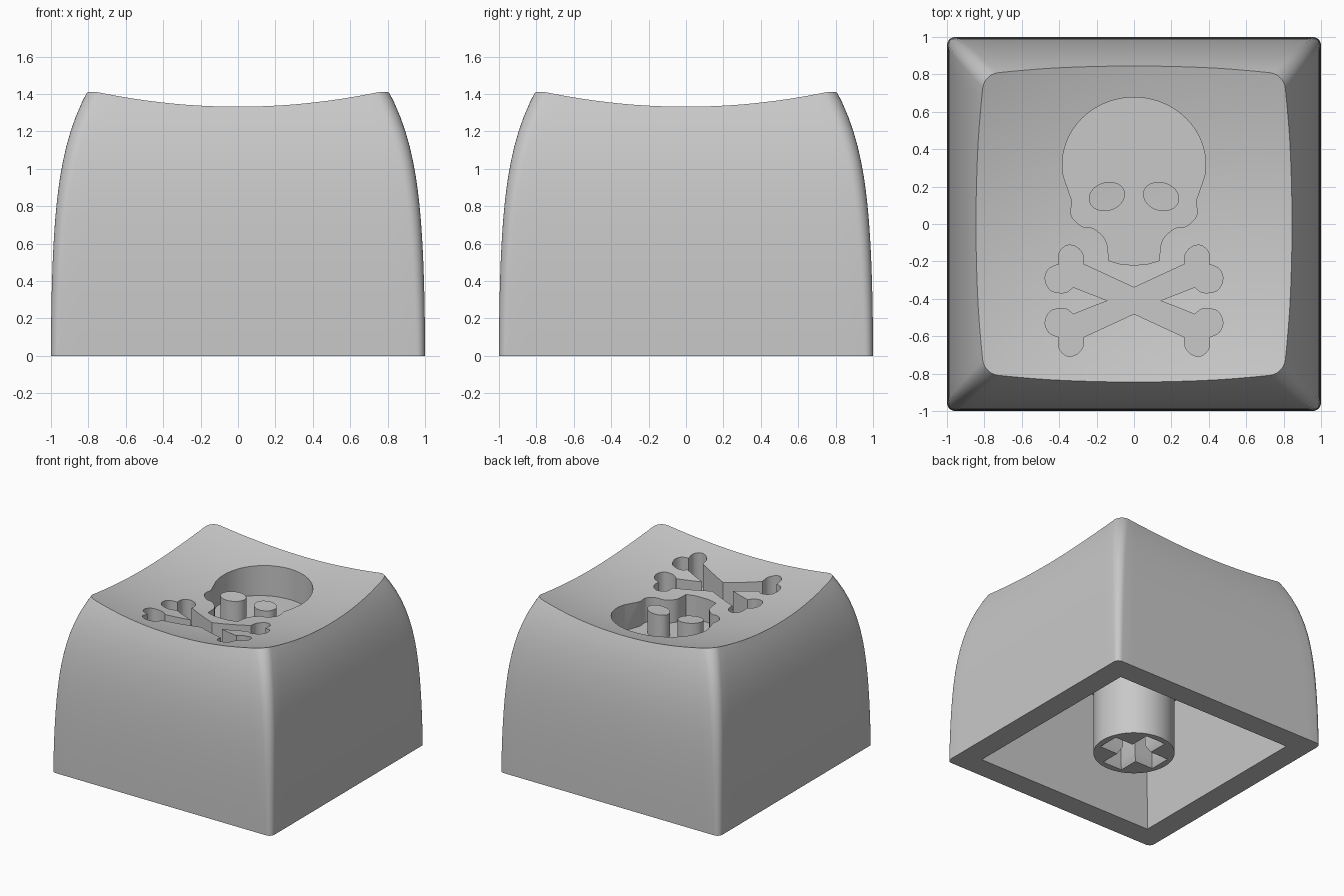
import bpy, bmesh, math
from mathutils import Vector, Matrix

if "Cube" in bpy.data.objects:
    bpy.data.objects.remove(bpy.data.objects["Cube"], do_unlink=True)

grey = bpy.data.materials.new("matte_grey")
grey.use_nodes = True
colour = (0.58, 0.58, 0.58, 1)
grey.diffuse_color = colour
grey.node_tree.nodes["Principled BSDF"].inputs["Base Color"].default_value = colour


def finish(bm, name):
    bmesh.ops.recalc_face_normals(bm, faces=bm.faces)
    mesh = bpy.data.meshes.new(name)
    bm.to_mesh(mesh)
    bm.free()
    mesh.materials.append(grey)
    obj = bpy.data.objects.new(name, mesh)
    bpy.context.collection.objects.link(obj)
    return obj


def loft(rings, name):
    """Closed solid through a stack of matching rings."""
    bm = bmesh.new()
    rows = [[bm.verts.new(p) for p in ring] for ring in rings]
    for low, high in zip(rows, rows[1:]):
        for i in range(len(low)):
            j = (i + 1) % len(low)
            bm.faces.new((low[i], low[j], high[j], high[i]))
    bm.faces.new(rows[0])
    bm.faces.new(rows[-1])
    return finish(bm, name)


def prism(outline, z0, z1, name):
    return loft([[(x, y, z) for x, y in outline] for z in (z0, z1)], name)


def rectangle(hx, hy, z):
    return [(-hx, -hy, z), (hx, -hy, z), (hx, hy, z), (-hx, hy, z)]


def ellipse(cx, cy, rx, ry, tilt=0, n=48):
    turn = Matrix.Rotation(tilt, 2)
    pts = [turn @ Vector((rx * math.cos(a), ry * math.sin(a)))
           for a in (math.tau * i / n for i in range(n))]
    return [(cx + p.x, cy + p.y) for p in pts]


def smooth_path(pts, steps=5):
    """Smooth curve through the points, without the last one."""
    p = [Vector(q) for q in [pts[0], *pts, pts[-1]]]
    out = []
    for a, b, c, d in zip(p, p[1:], p[2:], p[3:]):
        for i in range(steps):
            t = i / steps
            v = 0.5 * (2 * b + (c - a) * t + (2 * a - 5 * b + 4 * c - d) * t ** 2
                       + (3 * b - a - 3 * c + d) * t ** 3)
            out.append((v.x, v.y))
    return out


def carve(obj, cutter):
    """Subtract the cutter and throw it away."""
    mod = obj.modifiers.new("cut", 'BOOLEAN')
    mod.operation, mod.solver, mod.object = 'DIFFERENCE', 'EXACT', cutter
    bpy.context.view_layer.objects.active = obj
    bpy.ops.object.modifier_apply(modifier=mod.name)
    bpy.data.objects.remove(cutter, do_unlink=True)


def smooth(obj):
    bpy.ops.object.select_all(action='DESELECT')
    obj.select_set(True)
    bpy.context.view_layer.objects.active = obj
    bpy.ops.object.shade_smooth_by_angle(angle=math.radians(30))


# Outer shell: rounded squares that lean in towards the top
def rounded_square(z):
    t = z / 1.41
    w = 1 - 0.193 * (0.35 * t ** 2 + 0.65 * t ** 5)
    r = 0.045 + 0.035 * t
    ring = []
    for side in range(4):
        turn = Matrix.Rotation(side * math.pi / 2, 2)
        pts = [Vector((w, (w - r) * f)) for f in (-0.9, -0.45, 0, 0.45, 0.9)]
        for i in range(8):
            a = i / 7 * math.pi / 2
            pts.append(Vector((w - r + r * math.cos(a), w - r + r * math.sin(a))))
        ring += [(*(turn @ p), z) for p in pts]
    return ring


cap = loft([rounded_square(1.6 * i / 20) for i in range(21)], "keycap_shell")

# Spherical dish in the top
bm = bmesh.new()
radius = 3.35
bmesh.ops.create_uvsphere(bm, u_segments=96, v_segments=128, radius=radius,
                          matrix=Matrix.Translation((0, 0, 1.223 + radius)))
carve(cap, finish(bm, "dish_cutter"))

# Hollow underside, drawn in slightly towards its ceiling
CEILING = 0.96
carve(cap, loft([rectangle(0.815, 0.815, -0.1), rectangle(0.8, 0.8, CEILING)],
                "cavity_cutter"))

# Skull recess, leaving the two eyes standing as pillars
FLOOR, ABOVE = 1.04, 1.8
half = []
for i in range(22):
    a = math.radians(100) * i / 21
    half.append((0.383 * math.sin(a), 0.317 + 0.36 * math.cos(a)))
half += smooth_path([(0.33, 0.12), (0.335, 0.045), (0.28, -0.012), (0.215, -0.025),
                     (0.15, -0.09), (0.135, -0.195)])
half += smooth_path([(0.135, -0.195), (0.07, -0.214), (0, -0.219)])
half.append((0, -0.219))
skull = prism(half + [(-x, y) for x, y in half[-2:0:-1]], FLOOR, ABOVE, "skull_cutter")
for s in (-1, 1):
    eye = ellipse(0.145 * s, 0.147, 0.098, 0.076, -0.3 * s)
    carve(skull, prism(eye, FLOOR - 0.1, ABOVE + 0.1, "eye_cutter"))
carve(cap, skull)

# Crossed bones recess: one arm, mirrored to four
MID = -0.41
arm = [(0, -0.34)]
arm += smooth_path([(0.27, -0.215), (0.275, -0.16), (0.31, -0.122), (0.36, -0.115),
                    (0.4, -0.155), (0.4, -0.215)])
arm += smooth_path([(0.4, -0.215), (0.455, -0.24), (0.475, -0.295), (0.445, -0.355),
                    (0.37, -0.367), (0.325, -0.337)])
arm += [(0.325, -0.337), (0.14, MID)]
right = arm + [(x, 2 * MID - y) for x, y in arm[-2::-1]]
bones = right + [(-x, y) for x, y in right[-2:0:-1]]
carve(cap, prism(bones, FLOOR, ABOVE, "bones_cutter"))
smooth(cap)

# Mounting stem with a cross-shaped socket, flared at its mouth
stem = prism(ellipse(0, 0, 0.306, 0.306, n=64), 0, CEILING + 0.04, "stem")
for hx, hy in ((0.225, 0.06), (0.06, 0.225)):
    carve(stem, loft([rectangle(hx + 0.06, hy + 0.06, -0.06),
                      rectangle(hx, hy, 0.06),
                      rectangle(hx, hy, 0.42)], "socket_cutter"))
smooth(stem)
